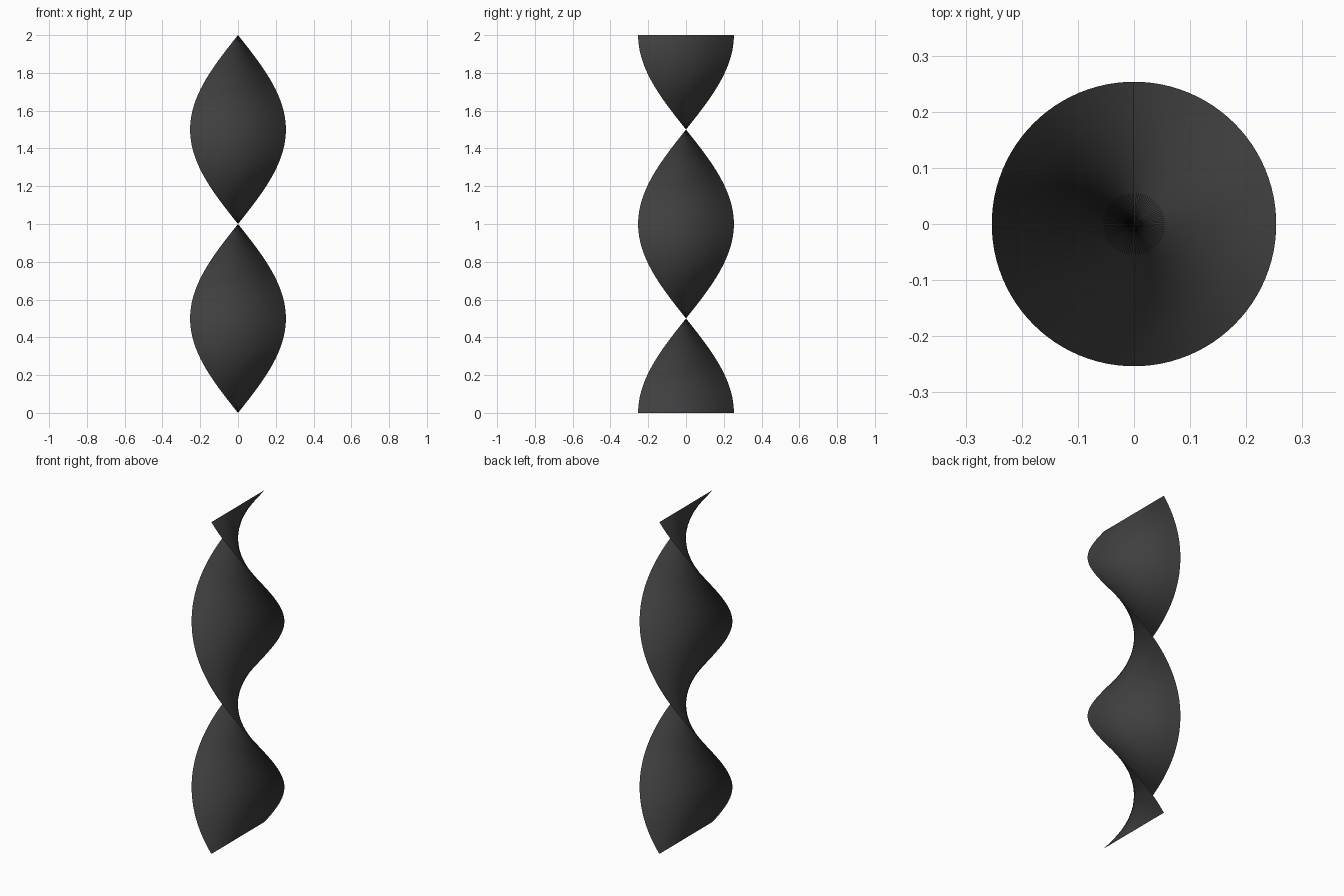
import bpy, bmesh, math

if "Cube" in bpy.data.objects:
    bpy.data.objects.remove(bpy.data.objects["Cube"])

HALF_WIDTH = 0.2535
HEIGHT = 2.0
STEPS = 96      # rows over one full turn
COLUMNS = 8     # faces across the strip

# Twisted ribbon: a straight rung turning clockwise once while rising
bm = bmesh.new()
rows = []
for i in range(STEPS + 1):
    t = i / STEPS
    a = math.pi / 2 - 2 * math.pi * t
    row = []
    for j in range(COLUMNS + 1):
        r = HALF_WIDTH * (2 * j / COLUMNS - 1)
        row.append(bm.verts.new((r * math.cos(a), r * math.sin(a), HEIGHT * t)))
    rows.append(row)

for low, high in zip(rows, rows[1:]):
    for j in range(COLUMNS):
        face = bm.faces.new((low[j], low[j + 1], high[j + 1], high[j]))
        face.smooth = True

mesh = bpy.data.meshes.new("twisted_ribbon")
bm.to_mesh(mesh)
bm.free()
ribbon = bpy.data.objects.new("twisted_ribbon", mesh)
bpy.context.collection.objects.link(ribbon)

# Dark grey surface
mat = bpy.data.materials.new("dark_grey")
mat.diffuse_color = (0.05, 0.05, 0.05, 1)
mat.use_nodes = True
mat.node_tree.nodes["Principled BSDF"].inputs["Base Color"].default_value = mat.diffuse_color
mesh.materials.append(mat)
